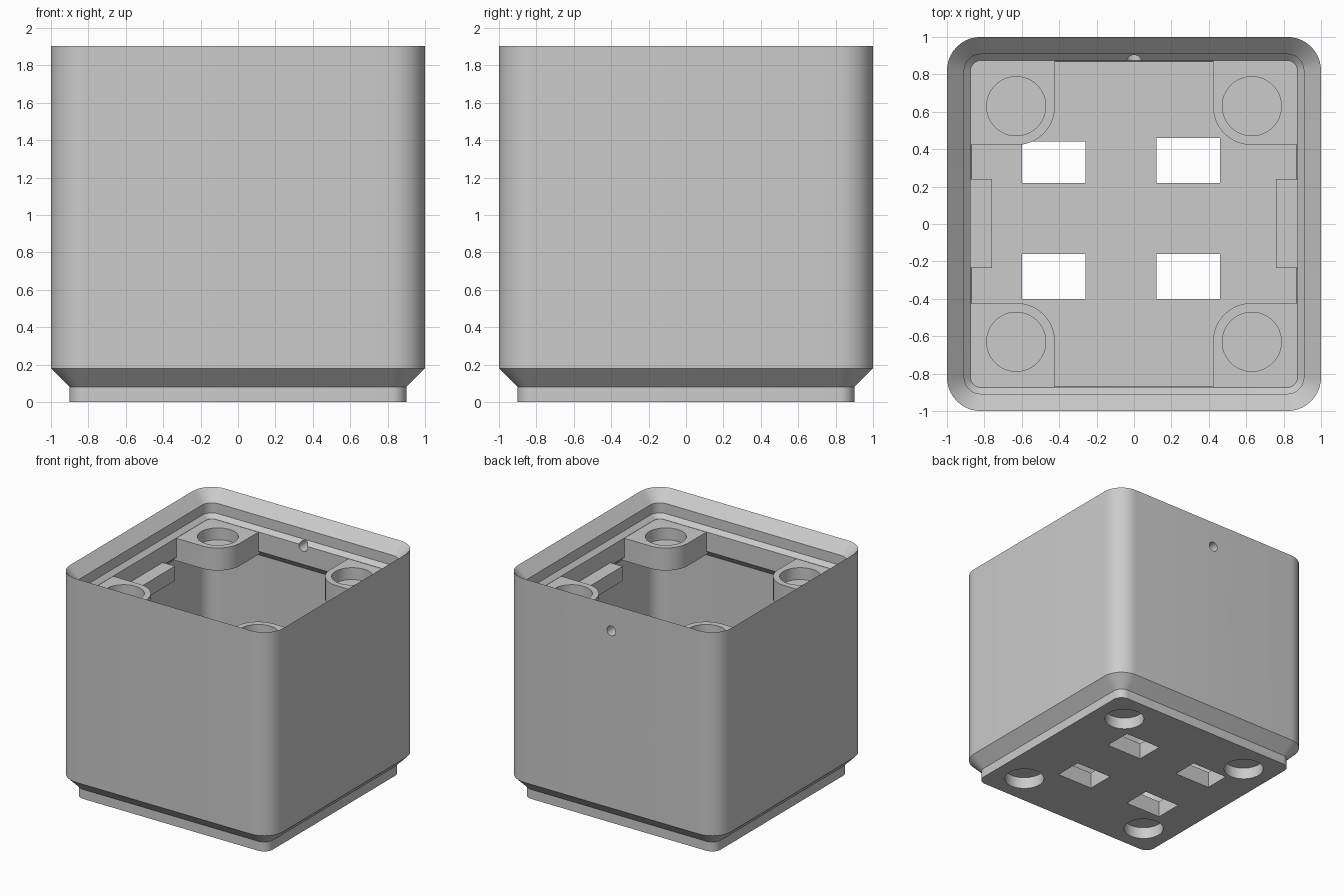
import bpy, bmesh, math

cube = bpy.data.objects.get("Cube")
if cube:
    bpy.data.objects.remove(cube, do_unlink=True)

grey = bpy.data.materials.new("plain_grey")
grey.use_nodes = True
COLOUR = (0.6, 0.6, 0.6, 1)
grey.diffuse_color = COLOUR
grey.node_tree.nodes["Principled BSDF"].inputs["Base Color"].default_value = COLOUR


def finish(name, bm):
    bmesh.ops.recalc_face_normals(bm, faces=bm.faces)
    mesh = bpy.data.meshes.new(name)
    bm.to_mesh(mesh)
    bm.free()
    mesh.materials.append(grey)
    ob = bpy.data.objects.new(name, mesh)
    bpy.context.collection.objects.link(ob)
    return ob


def arc(cx, cy, r, start, end, steps):
    angles = [math.radians(start + (end - start) * i / steps) for i in range(steps + 1)]
    return [(cx + r * math.cos(a), cy + r * math.sin(a)) for a in angles]


def rounded_square(half, r):
    points = []
    for k, (sx, sy) in enumerate([(1, 1), (-1, 1), (-1, -1), (1, -1)]):
        points += arc(sx * (half - r), sy * (half - r), r, 90 * k, 90 * k + 90, 10)
    return points


def loft(name, rings):
    """Bridge (outline, height) rings and cap both ends."""
    bm = bmesh.new()
    loops = [[bm.verts.new((x, y, z)) for x, y in outline] for outline, z in rings]
    for low, high in zip(loops, loops[1:]):
        for i in range(len(low)):
            j = (i + 1) % len(low)
            bm.faces.new((low[i], low[j], high[j], high[i]))
    bm.faces.new(loops[0])
    bm.faces.new(loops[-1])
    return finish(name, bm)


def prism(name, outline, z0, z1):
    return loft(name, [(outline, z0), (outline, z1)])


def box(name, x0, x1, y0, y1, z0, z1):
    return prism(name, [(x0, y0), (x1, y0), (x1, y1), (x0, y1)], z0, z1)


def disc(name, x, y, r, z0, z1):
    return prism(name, arc(x, y, r, 0, 352.5, 47), z0, z1)


def cut(ob, cutter):
    mod = ob.modifiers.new("cut", 'BOOLEAN')
    mod.operation = 'DIFFERENCE'
    mod.solver = 'EXACT'
    mod.object = cutter
    bpy.context.view_layer.objects.active = ob
    bpy.ops.object.modifier_apply(modifier=mod.name)
    bpy.data.objects.remove(cutter, do_unlink=True)


def smooth(ob):
    bpy.ops.object.select_all(action='DESELECT')
    ob.select_set(True)
    bpy.context.view_layer.objects.active = ob
    bpy.ops.object.shade_smooth_by_angle(angle=math.radians(25))


TOP, LEDGE, FLOOR = 1.905, 1.693, 0.14
MAGNET, MAGNET_R = 0.63, 0.158
CORNERS = [(sx, sy) for sx in (1, -1) for sy in (1, -1)]

# Shell: foot, body, stacking lip, undercut cavity, floor (half width, height)
profile = [(0.9, 0), (0.9, 0.08), (1, 0.18), (1, TOP),
           (0.908, TOP - 0.092), (0.908, LEDGE + 0.034), (0.874, LEDGE),
           (0.874, 1.53), (0.945, 1.46), (0.945, 0.215), (0.87, FLOOR)]
shell = loft("box_shell", [(rounded_square(h, h - 0.82), z) for h, z in profile])

# Round sockets under the foot
for sx, sy in CORNERS:
    cut(shell, disc("socket_cutter", sx * MAGNET, sy * MAGNET, MAGNET_R, -0.1, 0.1))

# Floor windows
for x in (-0.6, 0.12):
    for y0, y1 in ((-0.4, -0.16), (0.22, 0.44 if x < 0 else 0.46)):
        cut(shell, box("window_cutter", x, x + 0.34, y0, y1, -0.1, 0.3))

# Small round hole through the back wall
pin = disc("pin_cutter", 0, 0, 0.041, -0.2, 0.2)
pin.rotation_euler.x = math.pi / 2
pin.location = (0, 0.95, 1.682)
bpy.context.view_layer.update()
cut(shell, pin)
smooth(shell)

# Corner magnet holders hanging below the lip
for sx, sy in CORNERS:
    inner = arc(MAGNET, MAGNET, 0.208, 180, 270, 12)
    outline = inner + [(0.9, inner[-1][1]), (0.9, 0.9), (inner[0][0], 0.9)]
    side = ("left" if sx > 0 else "right") + ("_back" if sy > 0 else "_front")
    holder = prism("magnet_holder_" + side,
                   [(sx * x, sy * y) for x, y in outline], 1.5, LEDGE - 0.002)
    cut(holder, disc("magnet_cutter", sx * MAGNET, sy * MAGNET, MAGNET_R, 1.59, 1.8))
    smooth(holder)

# Side tabs
for sx, side in ((1, "left"), (-1, "right")):
    box("side_tab_" + side, sx * 0.76, sx * 0.96, -0.235, 0.24, 1.43, 1.555)
